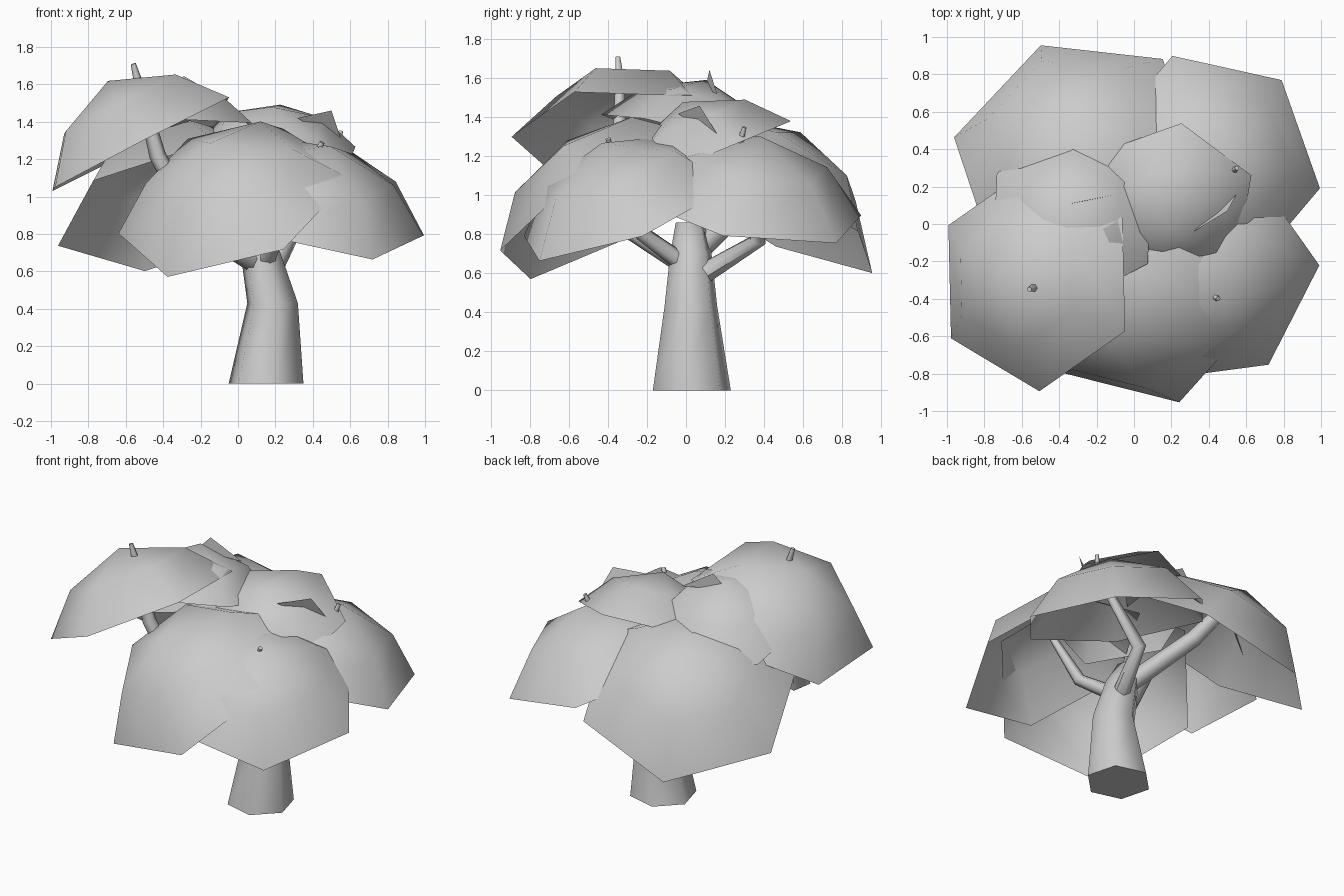
import bpy, bmesh, math
from mathutils import Vector

if "Cube" in bpy.data.objects:
    bpy.data.objects.remove(bpy.data.objects["Cube"], do_unlink=True)

grey = bpy.data.materials.new("plain grey")
grey.use_nodes = True
grey.diffuse_color = (0.6, 0.6, 0.6, 1)
grey.node_tree.nodes["Principled BSDF"].inputs["Base Color"].default_value = (0.6, 0.6, 0.6, 1)


def finish(bm, name, angle):
    mesh = bpy.data.meshes.new(name)
    bm.to_mesh(mesh)
    bm.free()
    ob = bpy.data.objects.new(name, mesh)
    bpy.context.collection.objects.link(ob)
    mesh.materials.append(grey)
    bpy.ops.object.select_all(action='DESELECT')
    ob.select_set(True)
    bpy.context.view_layer.objects.active = ob
    bpy.ops.object.shade_smooth_by_angle(angle=math.radians(angle))


def loft(bm, rings):
    for low, high in zip(rings, rings[1:]):
        n = len(low)
        for i in range(n):
            j = (i + 1) % n
            bm.faces.new((low[i], low[j], high[j], high[i]))


# Open six-sided shallow shell, one rim corner pointing along 'corner'
def dome(name, centre, normal, corner, radius):
    centre, n = Vector(centre), Vector(normal).normalized()
    u = Vector(corner)
    u = (u - n * u.dot(n)).normalized()
    v = n.cross(u)
    bm = bmesh.new()
    rings = []
    for width, height in ((1, 0), (0.63, 0.4)):
        ring = []
        for k in range(6):
            a = k * math.pi / 3
            side = (u * math.cos(a) + v * math.sin(a)) * radius * width
            ring.append(bm.verts.new(centre + side + n * radius * height))
        rings.append(ring)
    loft(bm, rings)
    tip = bm.verts.new(centre + n * radius * 0.63)
    for k in range(6):
        bm.faces.new((rings[1][k], rings[1][(k + 1) % 6], tip))
    finish(bm, name, 75)


# Tapering tube through (x, y, z, radius) stations
def limb(name, stations, upright=False):
    bm = bmesh.new()
    pts = [Vector(s[:3]) for s in stations]
    rings = []
    for i, p in enumerate(pts):
        d = (pts[min(i + 1, len(pts) - 1)] - pts[max(i - 1, 0)]).normalized()
        u = Vector((0, 1, 0)).cross(d).normalized()
        if upright:
            d, u = Vector((0, 0, 1)), Vector((0.966, -0.259, 0))
        v = d.cross(u)
        r = stations[i][3]
        rings.append([bm.verts.new(p + r * (u * math.cos(a) + v * math.sin(a)))
                      for a in (math.pi * k / 3 for k in range(6))])
    loft(bm, rings)
    bm.faces.new(rings[0][::-1])
    bm.faces.new(rings[-1])
    finish(bm, name, 65)


# Foliage shells
dome("canopy_right_high", (-0.52, -0.29, 1.28), (-0.46, 0.02, 0.89), (0.04, -0.6, -0.03), 0.605)
dome("canopy_front", (-0.02, -0.4, 0.95), (-0.315, -0.49, 0.81), (0.26, -0.55, -0.23), 0.655)
dome("canopy_front_left", (0.4, -0.3, 0.92), (0.243, -0.342, 0.907), (0.6, 0.08, -0.13), 0.61)
dome("canopy_back_left", (0.41, 0.32, 0.935), (0.266, 0.156, 0.951), (0.38, 0.45, -0.18), 0.615)
dome("canopy_back_right", (-0.31, 0.39, 0.95), (-0.23, 0.453, 0.86), (-0.19, 0.57, -0.35), 0.69)
dome("canopy_centre_left", (0.18, 0.1, 1.2), (0, -0.38, 0.92), (0.07, 0.41, 0.19), 0.48)
dome("canopy_centre_right", (-0.33, 0.03, 1.3), (-0.08, 0.24, 0.96), (0.37, -0.22, 0.1), 0.48)


# Small leaf flaps standing out of the crown
def flap(name, points):
    bm = bmesh.new()
    bm.faces.new([bm.verts.new(p) for p in points])
    finish(bm, name, 30)


flap("leaf_flap_left", [(0.32, -0.04, 1.42), (0.5, 0.07, 1.46), (0.57, 0.2, 1.25)])
flap("leaf_flap_right", [(-0.38, 0.1, 1.55), (-0.29, 0.12, 1.645), (-0.08, 0.16, 1.52)])

# Trunk and branches
limb("trunk", [(0.15, 0.03, 0, 0.207), (0.185, 0.025, 0.43, 0.14),
               (0.12, 0.025, 0.7, 0.11), (0.06, 0.02, 0.86, 0.075)], True)
limb("branch_right", [(0.1, 0, 0.64, 0.055), (-0.22, -0.3, 0.83, 0.05),
                      (-0.43, -0.34, 1.22, 0.045), (-0.53, -0.34, 1.6, 0.025),
                      (-0.56, -0.35, 1.71, 0.014)])
limb("branch_back_left", [(0.17, 0.06, 0.58, 0.055), (0.27, 0.37, 0.77, 0.045),
                          (0.52, 0.27, 1.25, 0.024), (0.55, 0.3, 1.35, 0.012)])
limb("branch_back_right", [(0.1, 0.04, 0.7, 0.06), (-0.18, 0.36, 1.0, 0.052),
                           (-0.36, 0.52, 1.27, 0.04)])
limb("branch_front_left", [(0.14, 0, 0.64, 0.05), (0.22, -0.26, 0.83, 0.04),
                           (0.45, -0.4, 1.29, 0.014)])
